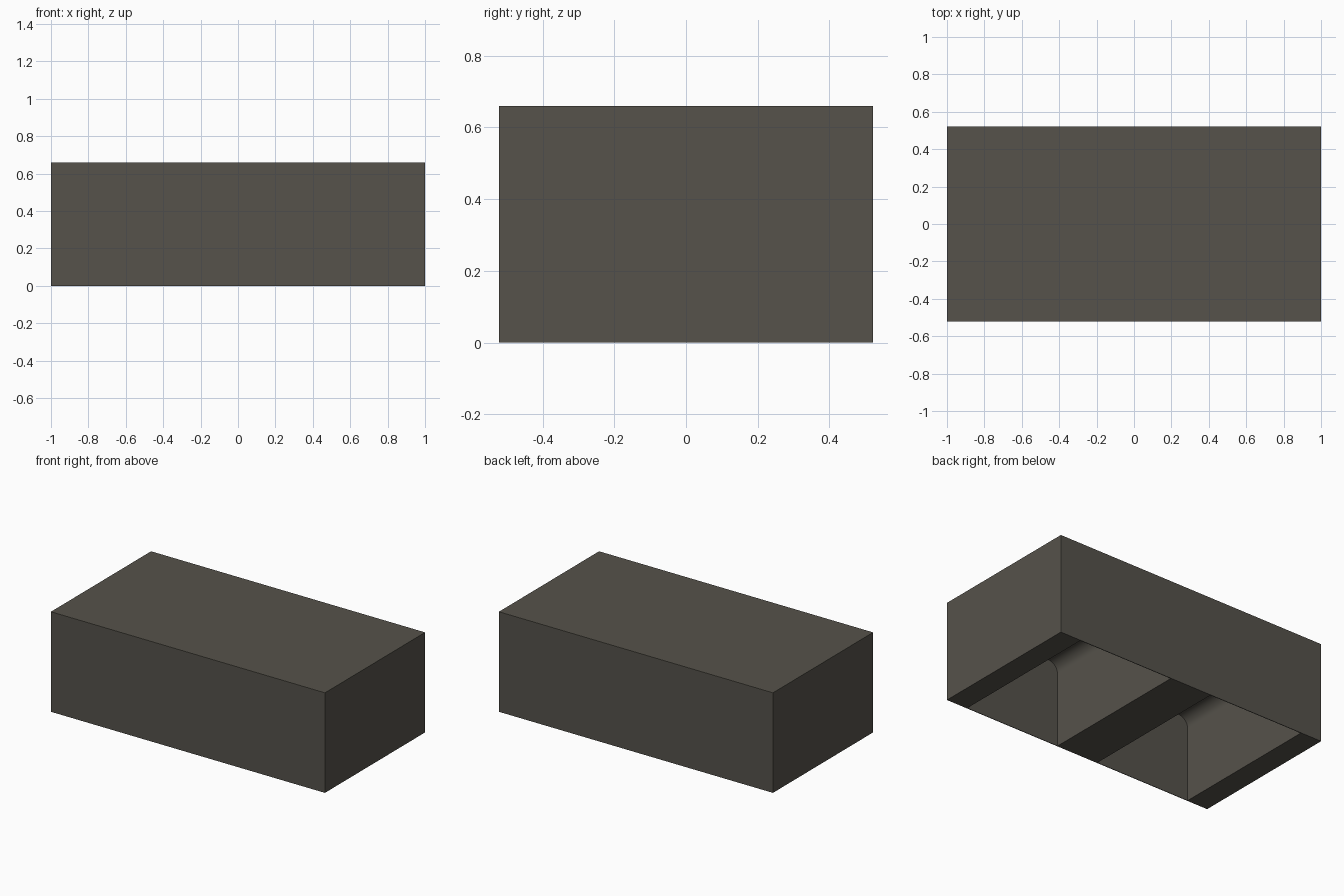
import bpy
import bmesh
import math

default = bpy.data.objects.get("Cube")
if default:
    bpy.data.objects.remove(default, do_unlink=True)

LENGTH, DEPTH, HEIGHT = 2.0, 1.044, 0.66
WALL = 0.004                       # thin front and back skins
HOLLOW_WIDTH, HOLLOW_TOP, ROUNDING = 0.694, 0.56, 0.07

stone = bpy.data.materials.new("dark_stone")
stone.use_nodes = True
colour = (0.092, 0.085, 0.07, 1.0)
stone.diffuse_color = colour
bsdf = next(n for n in stone.node_tree.nodes if n.type == "BSDF_PRINCIPLED")
bsdf.inputs["Base Color"].default_value = colour
bsdf.inputs["Roughness"].default_value = 0.9


def box(name, size, centre, rounding=0.0):
    """A box whose upper long edges (along y) may be rounded."""
    bm = bmesh.new()
    bmesh.ops.create_cube(bm, size=1)
    for v in bm.verts:
        v.co = [c + p * s for c, p, s in zip(centre, v.co, size)]
    if rounding:
        edges = [e for e in bm.edges
                 if all(v.co.z > centre[2] for v in e.verts)
                 and abs(e.verts[0].co.x - e.verts[1].co.x) < 1e-5]
        bmesh.ops.bevel(bm, geom=edges, offset=rounding, segments=10,
                        profile=0.5, affect="EDGES")
    mesh = bpy.data.meshes.new(name)
    bm.to_mesh(mesh)
    bm.free()
    mesh.materials.append(stone)
    obj = bpy.data.objects.new(name, mesh)
    bpy.context.collection.objects.link(obj)
    return obj


# Solid block
block = box("block", (LENGTH, DEPTH, HEIGHT), (0, 0, HEIGHT / 2))
bpy.context.view_layer.objects.active = block
block.select_set(True)

# Two rounded hollows open at the underside
for side in (-1, 1):
    sunk = 0.1
    cutter = box("hollow_cutter",
                 (HOLLOW_WIDTH, DEPTH - 2 * WALL, HOLLOW_TOP + sunk),
                 (side * LENGTH / 4, 0, (HOLLOW_TOP - sunk) / 2), ROUNDING)
    cutter.hide_render = True
    cut = block.modifiers.new("hollow", "BOOLEAN")
    cut.operation = "DIFFERENCE"
    cut.solver = "EXACT"
    cut.object = cutter
    bpy.ops.object.modifier_apply(modifier=cut.name)
    bpy.data.objects.remove(cutter, do_unlink=True)

bpy.ops.object.shade_smooth_by_angle(angle=math.radians(30))
